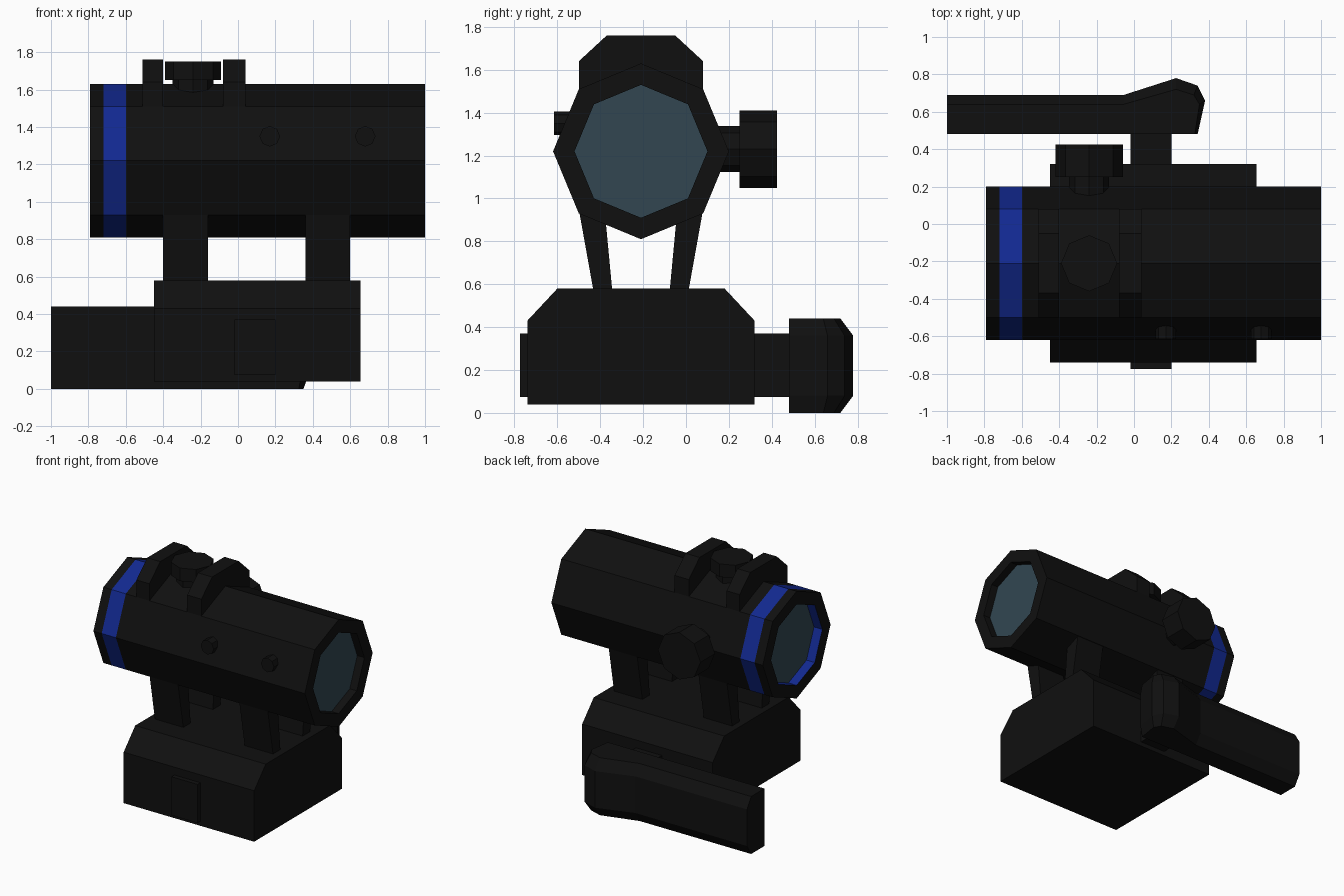
import bpy, bmesh
from math import cos, sin, pi

default = bpy.data.objects.get("Cube")
if default:
    bpy.data.objects.remove(default, do_unlink=True)


def material(name, rgb):
    m = bpy.data.materials.new(name)
    m.use_nodes = True
    m.diffuse_color = (*rgb, 1)
    bsdf = next(n for n in m.node_tree.nodes if n.type == 'BSDF_PRINCIPLED')
    bsdf.inputs["Base Color"].default_value = (*rgb, 1)
    return m


BLACK = material("matte black", (0.005, 0.005, 0.005))
BLUE = material("deep blue", (0.006, 0.022, 0.28))
GLASS = material("blue grey glass", (0.032, 0.062, 0.083))

AXIS_Y, AXIS_Z = -0.21, 1.22  # optical axis of the tube


def loft(name, rings, slots=None, caps=(0, 0), mats=(BLACK,)):
    """Skin a list of rings of points and cap both ends."""
    bm = bmesh.new()
    loops = [[bm.verts.new(p) for p in ring] for ring in rings]
    for i, (a, b) in enumerate(zip(loops, loops[1:])):
        for j in range(len(a)):
            k = (j + 1) % len(a)
            bm.faces.new((a[j], a[k], b[k], b[j])).material_index = slots[i] if slots else 0
    for ring, slot in zip((loops[0], loops[-1]), caps):
        bm.faces.new(ring).material_index = slot
    bmesh.ops.recalc_face_normals(bm, faces=bm.faces)
    mesh = bpy.data.meshes.new(name)
    bm.to_mesh(mesh)
    bm.free()
    for m in mats:
        mesh.materials.append(m)
    ob = bpy.data.objects.new(name, mesh)
    bpy.context.collection.objects.link(ob)
    return ob


def extrude_x(name, profile, x0, x1):
    return loft(name, [[(x, y, z) for y, z in profile] for x in (x0, x1)])


def octagon(axis, at, radius, center):
    """Octagon with corners on the two other axes, placed along an axis."""
    ring = []
    for i in range(8):
        p = [center[0] + radius * cos(i * pi / 4), center[1] + radius * sin(i * pi / 4)]
        p.insert("xyz".index(axis), at)
        ring.append(p)
    return ring


def turned(name, axis, center, steps, **kw):
    return loft(name, [octagon(axis, at, r, center) for at, r in steps], **kw)


def mirrored(half):
    """Complete a (y, z) profile across the optical axis."""
    return half + [(2 * AXIS_Y - y, z) for y, z in reversed(half)]


# Tube with recessed lenses and a coloured band
turned("sight_tube", "x", (AXIS_Y, AXIS_Z),
       [(-0.72, 0.31), (-0.79, 0.31), (-0.79, 0.41), (-0.72, 0.41),
        (-0.60, 0.41), (1.0, 0.41), (1.0, 0.31), (0.94, 0.31)],
       slots=[1, 0, 0, 1, 0, 0, 0], caps=(2, 2), mats=(BLACK, BLUE, GLASS))

# Guards either side of the top dial
guard = mirrored([(-0.50, 1.40), (-0.50, 1.64), (-0.37, 1.76)])
extrude_x("rear_dial_guard", guard, -0.51, -0.40)
extrude_x("front_dial_guard", guard, -0.08, 0.04)

# Adjustment dials
turned("top_dial", "z", (-0.24, AXIS_Y),
       [(1.55, 0.11), (1.65, 0.11), (1.65, 0.15), (1.75, 0.15)])
turned("side_dial", "y", (-0.24, 1.23),
       [(0.08, 0.107), (0.25, 0.107), (0.25, 0.18), (0.425, 0.18)])

# Small screws on the front of the tube
for label, x in (("rear", 0.17), ("front", 0.68)):
    turned(label + "_tube_screw", "y", (x, 1.35), [(-0.50, 0.055), (-0.615, 0.055)])

# Splayed legs under the tube
for label, x in (("rear", -0.40), ("front", 0.36)):
    for side, s in (("left", 1), ("right", -1)):
        leg = [(0.29, 0.95), (0.22, 0.56), (0.133, 0.56), (0.165, 0.90)]
        extrude_x(label + "_" + side + "_leg", [(AXIS_Y + s * d, z) for d, z in leg], x, x + 0.24)

# Mount base with sloped shoulders
extrude_x("mount_base", mirrored([(-0.74, 0.04), (-0.74, 0.43), (-0.60, 0.58)]), -0.45, 0.655)

# Clamp bar running through the base to the lever
extrude_x("clamp_bar", [(-0.775, 0.075), (-0.775, 0.37), (0.50, 0.37), (0.50, 0.075)], -0.02, 0.20)

# Lever with chamfered outer edges
wide = [(-1, 0.48), (0.34, 0.48), (0.38, 0.66), (0.34, 0.74), (0.225, 0.78), (-0.055, 0.69), (-1, 0.69)]
narrow = [(-1, 0.48), (0.325, 0.48), (0.35, 0.64), (0.32, 0.69), (0.225, 0.72), (-0.055, 0.64), (-1, 0.64)]
loft("clamp_lever", [[(x, y, z) for x, y in outline] for outline, z in
                     ((narrow, 0), (wide, 0.08), (wide, 0.36), (narrow, 0.44))])
